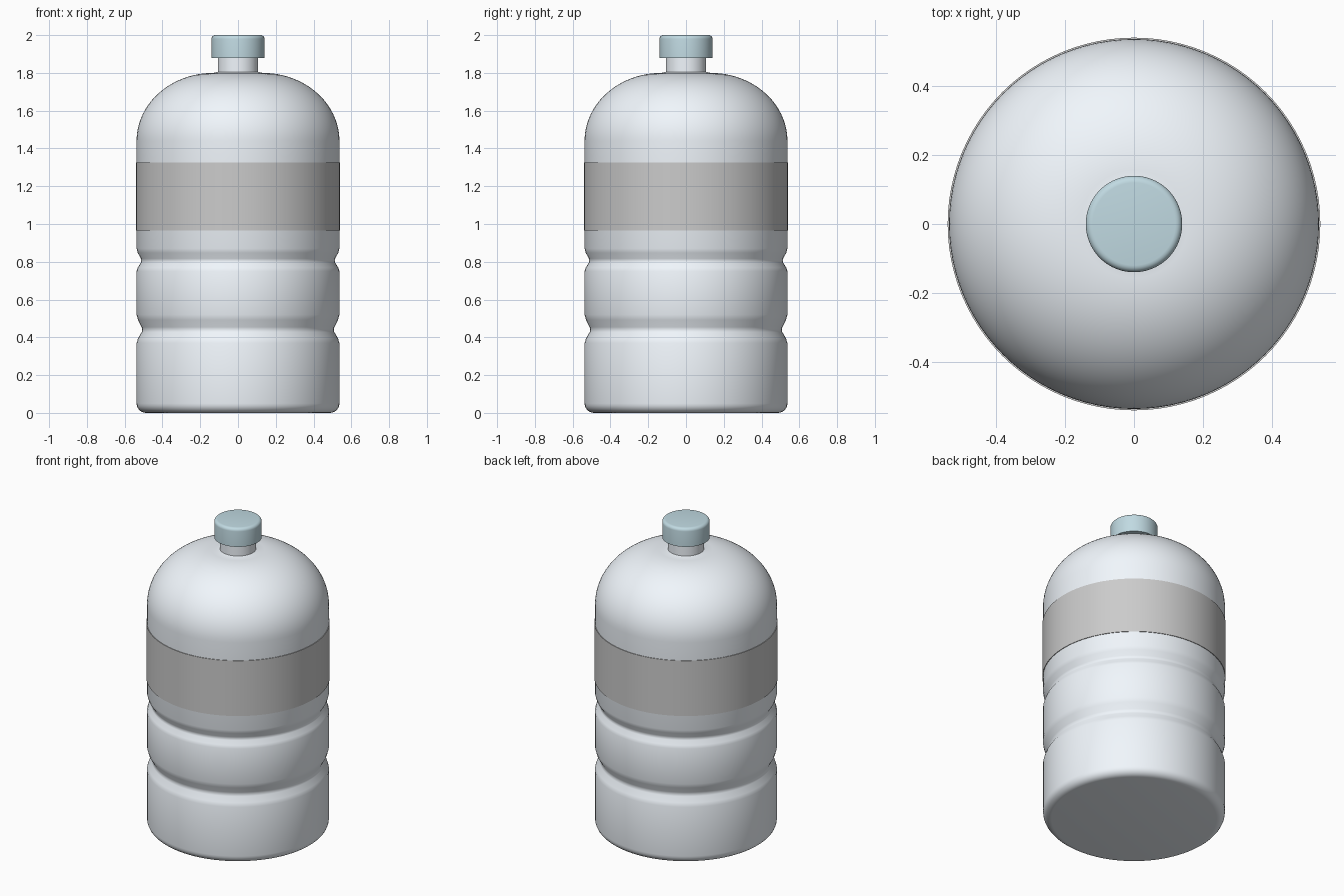
import bpy, bmesh
from math import sin, cos, pi, radians

if "Cube" in bpy.data.objects:
    bpy.data.objects.remove(bpy.data.objects["Cube"])

SEGMENTS = 96


def arc(cr, cz, a, b, start, end, steps):
    """Elliptical arc points (radius, height) between two angles in degrees."""
    angles = [radians(start + (end - start) * i / steps) for i in range(steps + 1)]
    return [(cr + a * cos(t), cz + b * sin(t)) for t in angles]


def groove(z_low, z_mid, z_high, r, depth):
    """Soft V groove running round the body."""
    lo, hi = z_mid - z_low, z_high - z_mid
    return [(r, z_low), (r - depth * 0.25, z_low + lo * 0.35),
            (r - depth * 0.9, z_mid - lo * 0.18), (r - depth, z_mid),
            (r - depth * 0.9, z_mid + hi * 0.18),
            (r - depth * 0.25, z_high - hi * 0.35), (r, z_high)]


def material(name, rgb):
    mat = bpy.data.materials.new(name)
    mat.diffuse_color = (*rgb, 1)
    mat.use_nodes = True
    mat.node_tree.nodes["Principled BSDF"].inputs["Base Color"].default_value = mat.diffuse_color
    return mat


def lathe(name, profile, mat=None, closed=False):
    """Revolve a (radius, height) profile about z."""
    bm = bmesh.new()
    rings = []
    for r, z in profile:
        if r < 1e-6:
            rings.append([bm.verts.new((0, 0, z))] * SEGMENTS)
        else:
            rings.append([bm.verts.new((r * cos(2 * pi * i / SEGMENTS),
                                        r * sin(2 * pi * i / SEGMENTS), z))
                          for i in range(SEGMENTS)])
    pairs = list(zip(rings, rings[1:]))
    if closed:
        pairs.append((rings[-1], rings[0]))
    for low, high in pairs:
        for i in range(SEGMENTS):
            j = (i + 1) % SEGMENTS
            corners = [low[i], low[j], high[j], high[i]]
            bm.faces.new(list(dict.fromkeys(corners)))
    bmesh.ops.recalc_face_normals(bm, faces=bm.faces)
    mesh = bpy.data.meshes.new(name)
    bm.to_mesh(mesh)
    bm.free()
    obj = bpy.data.objects.new(name, mesh)
    bpy.context.collection.objects.link(obj)
    if mat:
        mesh.materials.append(mat)
    bpy.ops.object.select_all(action='DESELECT')
    obj.select_set(True)
    bpy.context.view_layer.objects.active = obj
    bpy.ops.object.shade_smooth_by_angle(angle=radians(40))
    return obj


plastic = material("pale_plastic", (0.88, 0.93, 0.98))
teal = material("teal_plastic", (0.53, 0.70, 0.76))
R = 0.537

# Bottle: rounded base, two grooves, domed shoulder and neck
lathe("bottle_body",
      [(0, 0)]
      + arc(R - 0.05, 0.05, 0.05, 0.05, -90, 0, 6)
      + groove(0.37, 0.44, 0.52, R, 0.03)
      + groove(0.75, 0.805, 0.87, R, 0.025)
      + arc(0.13, 1.44, R - 0.13, 0.36, 0, 90, 24)
      + [(0.107, 1.805), (0.107, 1.89), (0, 1.89)], plastic)

# Label: thin sleeve around the body
lathe("label_band",
      [(R - 0.004, 0.965), (R + 0.004, 0.965),
       (R + 0.004, 1.325), (R - 0.004, 1.325)], closed=True)

# Screw cap with softened top edge
lathe("screw_cap",
      [(0, 1.88), (0.14, 1.88)]
      + arc(0.12, 1.98, 0.02, 0.02, 0, 90, 5)
      + [(0, 2.0)], teal)
